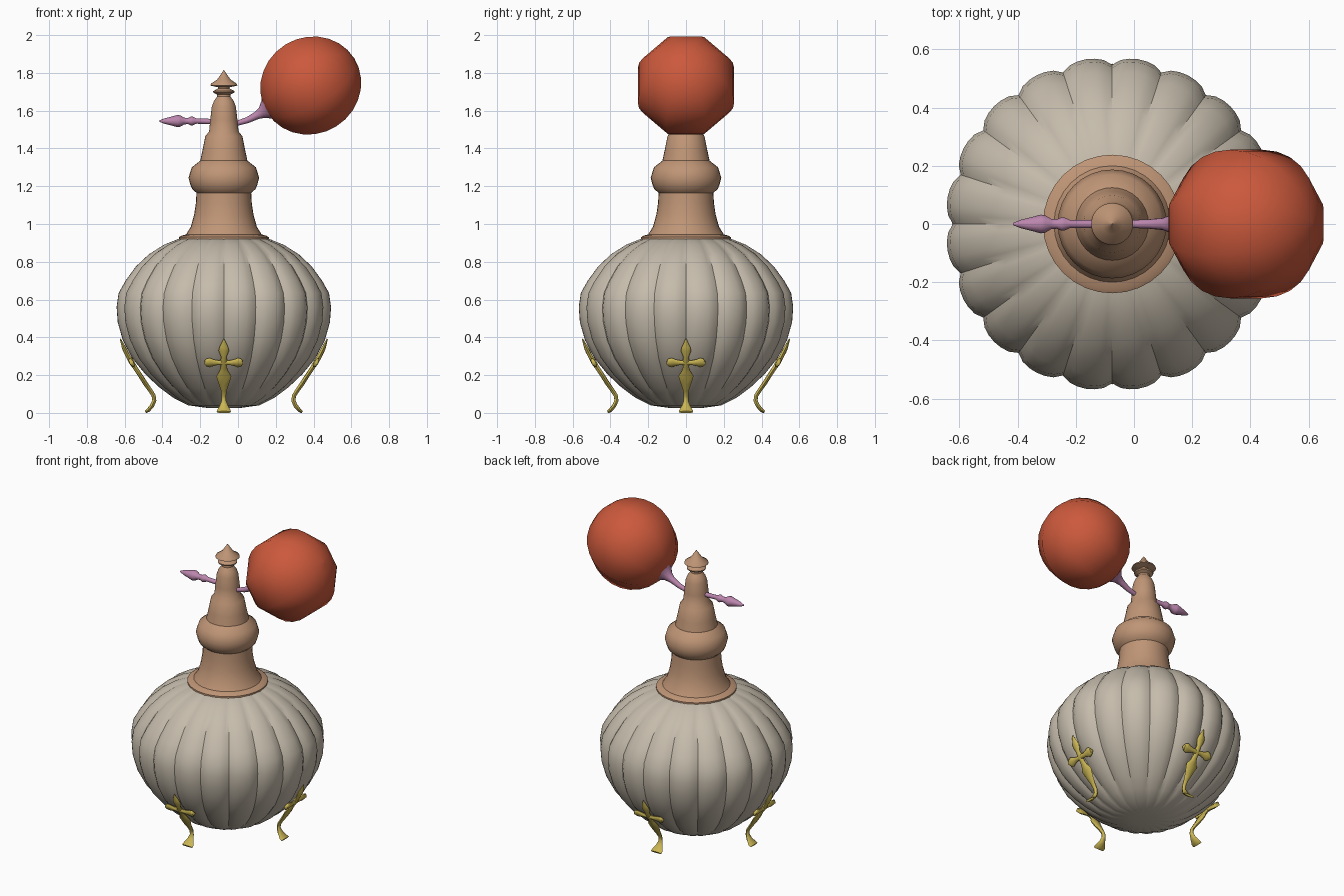
import bpy, bmesh
from math import sin, cos, pi, radians
from mathutils import Vector, Matrix

CX = -0.075  # bottle axis


def material(name, rgb):
    m = bpy.data.materials.new(name)
    m.diffuse_color = (*rgb, 1)
    return m


STONE = material("stone", (0.56, 0.50, 0.41))
COPPER = material("copper", (0.52, 0.30, 0.18))
PINK = material("pink", (0.50, 0.24, 0.42))
RED = material("red", (0.60, 0.10, 0.045))
GOLD = material("gold", (0.60, 0.47, 0.09))


def loft(bm, path, sizes, side, n=12, phase=0, scale=lambda a: 1):
    """Sweep an elliptical section along a path; sizes are (along side, across)."""
    pts = [Vector(p) for p in path]
    side = Vector(side)
    rings = []
    for i, p in enumerate(pts):
        t = pts[min(i + 1, len(pts) - 1)] - pts[max(i - 1, 0)]
        u = t.normalized().cross(side).normalized()
        w, d = sizes[i]
        ring = []
        for k in range(n):
            a = 2 * pi * k / n + phase
            ring.append(bm.verts.new(p + (side * w * cos(a) + u * d * sin(a)) * scale(a)))
        rings.append(ring)
    for r, s in zip(rings, rings[1:]):
        for k in range(n):
            j = (k + 1) % n
            bm.faces.new((r[k], r[j], s[j], s[k]))
    bm.faces.new(rings[0][::-1])
    bm.faces.new(rings[-1])


def finish(bm, name, mat, angle=35):
    bmesh.ops.recalc_face_normals(bm, faces=bm.faces)
    me = bpy.data.meshes.new(name)
    bm.to_mesh(me)
    bm.free()
    me.materials.append(mat)
    ob = bpy.data.objects.new(name, me)
    bpy.context.collection.objects.link(ob)
    bpy.ops.object.select_all(action='DESELECT')
    ob.select_set(True)
    bpy.context.view_layer.objects.active = ob
    bpy.ops.object.shade_smooth_by_angle(angle=radians(angle))
    return ob


def lathe(name, profile, mat, n, **kw):
    bm = bmesh.new()
    loft(bm, [(CX, 0, z) for r, z in profile], [(r, r) for r, z in profile], (1, 0, 0), n, **kw)
    return finish(bm, name, mat)


# Ribbed belly with 20 lobes
lathe("body", [(0.08, 0.025), (0.19, 0.04), (0.27, 0.08), (0.345, 0.135), (0.42, 0.205),
               (0.49, 0.29), (0.54, 0.385), (0.567, 0.48), (0.573, 0.56), (0.562, 0.635),
               (0.525, 0.70), (0.47, 0.775), (0.40, 0.84), (0.32, 0.89), (0.245, 0.92),
               (0.15, 0.935)],
      STONE, 120, scale=lambda a: 0.955 + 0.045 * abs(sin(10 * a)) ** 0.6)

# Neck, stopper and finial
lathe("neck", [(0.23, 0.905), (0.238, 0.915), (0.238, 0.93), (0.225, 0.938), (0.20, 0.945),
               (0.175, 0.985), (0.157, 1.05), (0.148, 1.11), (0.145, 1.165), (0.168, 1.185),
               (0.178, 1.21), (0.187, 1.245), (0.17, 1.30), (0.125, 1.335), (0.113, 1.39),
               (0.098, 1.465), (0.078, 1.49), (0.072, 1.55), (0.064, 1.62), (0.053, 1.65),
               (0.035, 1.675), (0.035, 1.685), (0.055, 1.695), (0.057, 1.703), (0.03, 1.718),
               (0.032, 1.724), (0.072, 1.733), (0.068, 1.743), (0.035, 1.765), (0.001, 1.815)],
      COPPER, 32)

# Spray stem: pointed nozzle on the left, trumpet on the right
stem = [(-0.415, 1.545, 0.004), (-0.39, 1.545, 0.014), (-0.32, 1.545, 0.032),
        (-0.305, 1.545, 0.03), (-0.285, 1.545, 0.018), (-0.265, 1.545, 0.016),
        (-0.25, 1.545, 0.023), (-0.24, 1.545, 0.023), (-0.22, 1.545, 0.014),
        (-0.15, 1.543, 0.014), (-0.07, 1.536, 0.014), (0.0, 1.535, 0.014),
        (0.05, 1.55, 0.016), (0.10, 1.575, 0.021), (0.128, 1.59, 0.032),
        (0.152, 1.605, 0.055), (0.172, 1.616, 0.085), (0.195, 1.629, 0.09)]
bm = bmesh.new()
loft(bm, [(x, 0, z) for x, z, r in stem], [(r, r) for x, z, r in stem], (0, 1, 0), 12)
finish(bm, "spray_stem", PINK)

# Squeeze bulb: eight-sided ball on a tilted axis
axis = Vector((cos(radians(32)), 0, sin(radians(32))))
centre = Vector((0.385, 0, 1.733))
R, steps = 0.272, 14
bm = bmesh.new()
angles = [pi * i / steps for i in range(steps + 1)]
loft(bm, [centre - axis * R * cos(a) for a in angles],
     [(max(R * 1.015 * sin(a), 0.001),) * 2 for a in angles], (0, 1, 0), 8, phase=pi / 8)
finish(bm, "squeeze_bulb", RED, 65)

# Cross-shaped feet: radius, height, half width, half thickness
foot = [(0.415, 0.004, 0.038, 0.007), (0.40, 0.014, 0.036, 0.010), (0.38, 0.038, 0.022, 0.011),
        (0.368, 0.065, 0.012, 0.011), (0.372, 0.092, 0.012, 0.011), (0.39, 0.12, 0.016, 0.011),
        (0.415, 0.155, 0.028, 0.012), (0.44, 0.195, 0.040, 0.012), (0.458, 0.222, 0.022, 0.012),
        (0.472, 0.243, 0.016, 0.012), (0.488, 0.268, 0.020, 0.014), (0.504, 0.295, 0.014, 0.012),
        (0.522, 0.33, 0.028, 0.012), (0.531, 0.35, 0.022, 0.010), (0.548, 0.392, 0.002, 0.003)]
arm = [(-0.102, 0.008), (-0.092, 0.024), (-0.075, 0.029), (-0.055, 0.020), (-0.028, 0.013), (0, 0.017)]
arm += [(-y, w) for y, w in arm[-2::-1]]
slope = Vector((0.5, 0, 0.86))
for k, name in enumerate(("right_foot", "back_foot", "left_foot", "front_foot")):
    bm = bmesh.new()
    loft(bm, [(r, 0, z) for r, z, w, d in foot], [(w, d) for r, z, w, d in foot], (0, 1, 0), 8)
    loft(bm, [(0.488, y, 0.266) for y, w in arm], [(w, 0.012) for y, w in arm], slope, 8)
    bm.transform(Matrix.Translation((CX, 0, 0)) @ Matrix.Rotation(k * pi / 2, 4, 'Z'))
    finish(bm, name, GOLD, 45)
